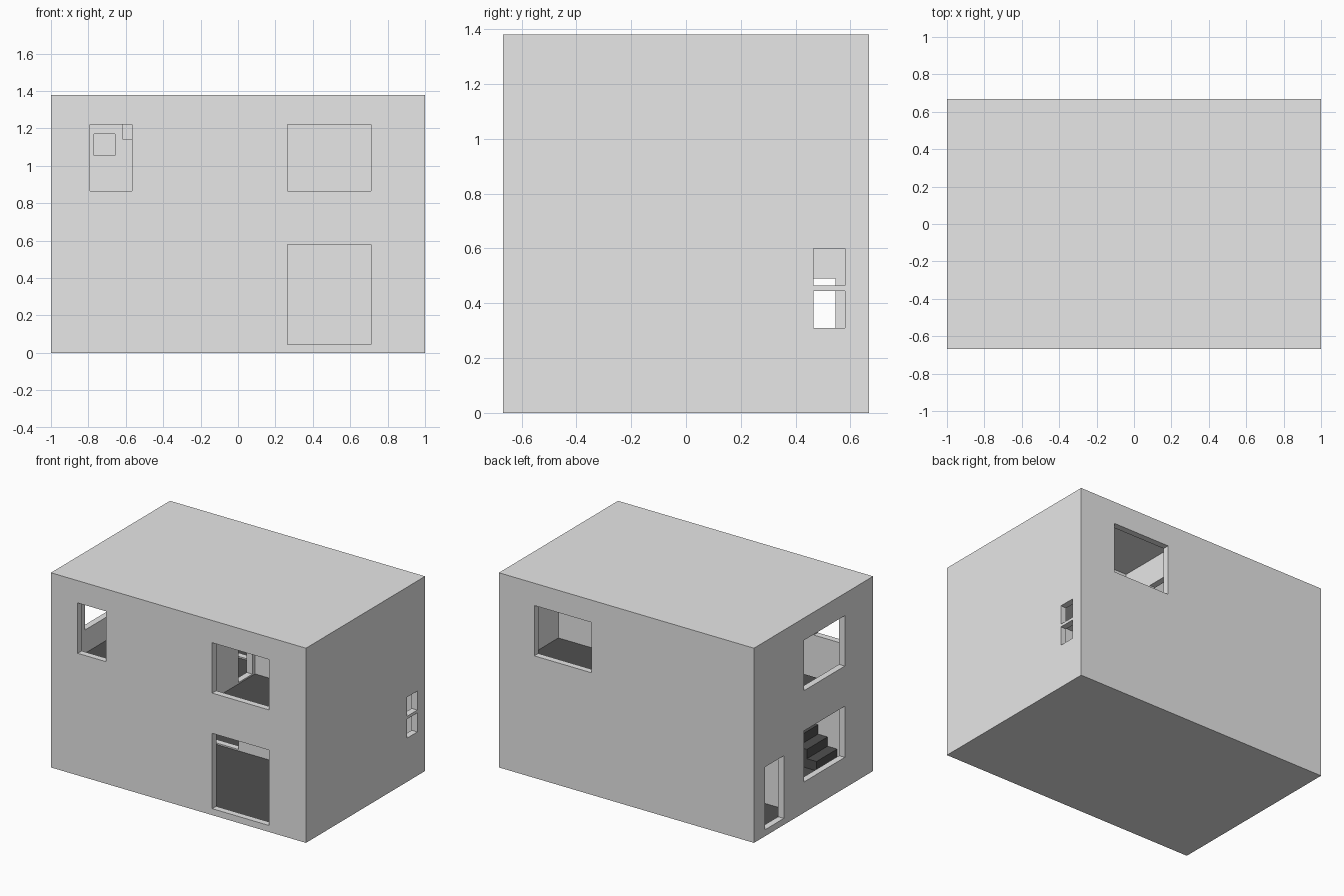
import bpy, bmesh
from mathutils import Vector

cube = bpy.data.objects.get("Cube")
if cube:
    bpy.data.objects.remove(cube, do_unlink=True)


def material(name, value):
    m = bpy.data.materials.new(name)
    m.use_nodes = True
    colour = (value, value, value, 1)
    m.diffuse_color = colour
    m.node_tree.nodes["Principled BSDF"].inputs["Base Color"].default_value = colour
    return m


wall_grey = material("wall_grey", 0.8)
floor_dark = material("floor_dark_grey", 0.08)


def box(name, x, y, z, mat):
    """Box from three (low, high) ranges."""
    bm = bmesh.new()
    bmesh.ops.create_cube(bm, size=1)
    for v in bm.verts:
        v.co = Vector([r[0] if c < 0 else r[1] for c, r in zip(v.co, (x, y, z))])
    mesh = bpy.data.meshes.new(name)
    bm.to_mesh(mesh)
    bm.free()
    mesh.materials.append(mat)
    ob = bpy.data.objects.new(name, mesh)
    bpy.context.scene.collection.objects.link(ob)
    return ob


# Main dimensions
W, D, H = 1.0, 0.667, 1.38
T = 0.045
ix, iy = W - T, D - T
GROUND, CEILING, UPPER = 0.04, 0.645, 0.70
low, up = (GROUND, CEILING), (UPPER, H - T)
part = (0.16, 0.205)            # long partition
hall_x, room_x = 0.075, 0.12    # faces of the upper cross partition
front, back = (-D - 0.1, -iy + 0.02), (iy - 0.02, D + 0.1)
left, right = (ix - 0.02, W + 0.1), (-W - 0.1, -ix + 0.02)
through = (part[0] - 0.02, part[1] + 0.02)
cross = (hall_x - 0.02, room_x + 0.02)
window_z = (0.865, 1.222)
stair_y = (-iy, -0.39)
stair_end = 0.0

voids = [
    # Rooms
    ((-ix, ix), (-iy, part[0]), low),
    ((-ix, ix), (part[1], iy), low),
    ((-ix, hall_x), (-iy, part[0]), up),
    ((-ix, hall_x), (part[1], iy), up),
    ((room_x, ix), (-iy, 0.02), up),
    ((room_x, ix), (0.065, iy), up),
    # Stairwell
    ((-ix, stair_end), stair_y, (CEILING - 0.02, UPPER + 0.02)),
    # Front openings
    ((-0.79, -0.567), front, window_z),
    ((0.265, 0.712), front, window_z),
    ((0.265, 0.712), front, (0.046, 0.58)),
    # Back window
    ((0.275, 0.722), back, window_z),
    # Small pair of side windows
    (left, (0.465, 0.58), (0.31, 0.445)),
    (left, (0.465, 0.58), (0.465, 0.60)),
    # Openings on the other side
    (right, (-0.35, 0.107), window_z),
    (right, (-0.35, 0.107), (0.218, 0.58)),
    (right, (0.333, 0.545), (0.046, 0.49)),
    # Inner openings
    ((-0.77, -0.657), through, (1.055, 1.17)),
    ((-0.615, -0.45), through, (1.14, 1.255)),
    ((-0.22, -0.03), through, (0.71, 1.2)),
    ((-0.35, -0.11), through, (0.05, 0.58)),
    (cross, (-0.166, -0.01), (0.71, 1.15)),
    (cross, (0.3, 0.46), (0.71, 1.15)),
]

# House shell carved from a solid block
house = box("house_shell", (-W, W), (-D, D), (0, H), wall_grey)
cutters = []
for x, y, z in voids:
    cutter = box("cutter", x, y, z, wall_grey)
    cutter.hide_render = True
    mod = house.modifiers.new("carve", "BOOLEAN")
    mod.operation, mod.solver, mod.object = "DIFFERENCE", "EXACT", cutter
    cutters.append(cutter)
bpy.context.view_layer.update()
carved = bpy.data.meshes.new_from_object(
    house.evaluated_get(bpy.context.evaluated_depsgraph_get()))
house.modifiers.clear()
house.data = carved
for cutter in cutters:
    bpy.data.objects.remove(cutter, do_unlink=True)

# Dark floors on the upward faces of both storeys
carved.materials.clear()
carved.materials.append(wall_grey)
carved.materials.append(floor_dark)
for p in carved.polygons:
    at_floor = min(abs(p.center.z - GROUND), abs(p.center.z - UPPER)) < 0.003
    p.material_index = int(p.normal.z > 0.9 and at_floor)

# Staircase along the front wall
STEPS = 10
start = -0.75
tread = (stair_end - start) / STEPS
rise = (UPPER - GROUND) / STEPS
for i in range(STEPS):
    top = GROUND + rise * (i + 1)
    box(f"stair_step_{i + 1}", (start + tread * i, start + tread * (i + 1)),
        stair_y, (max(GROUND, top - 2 * rise), top), floor_dark)
